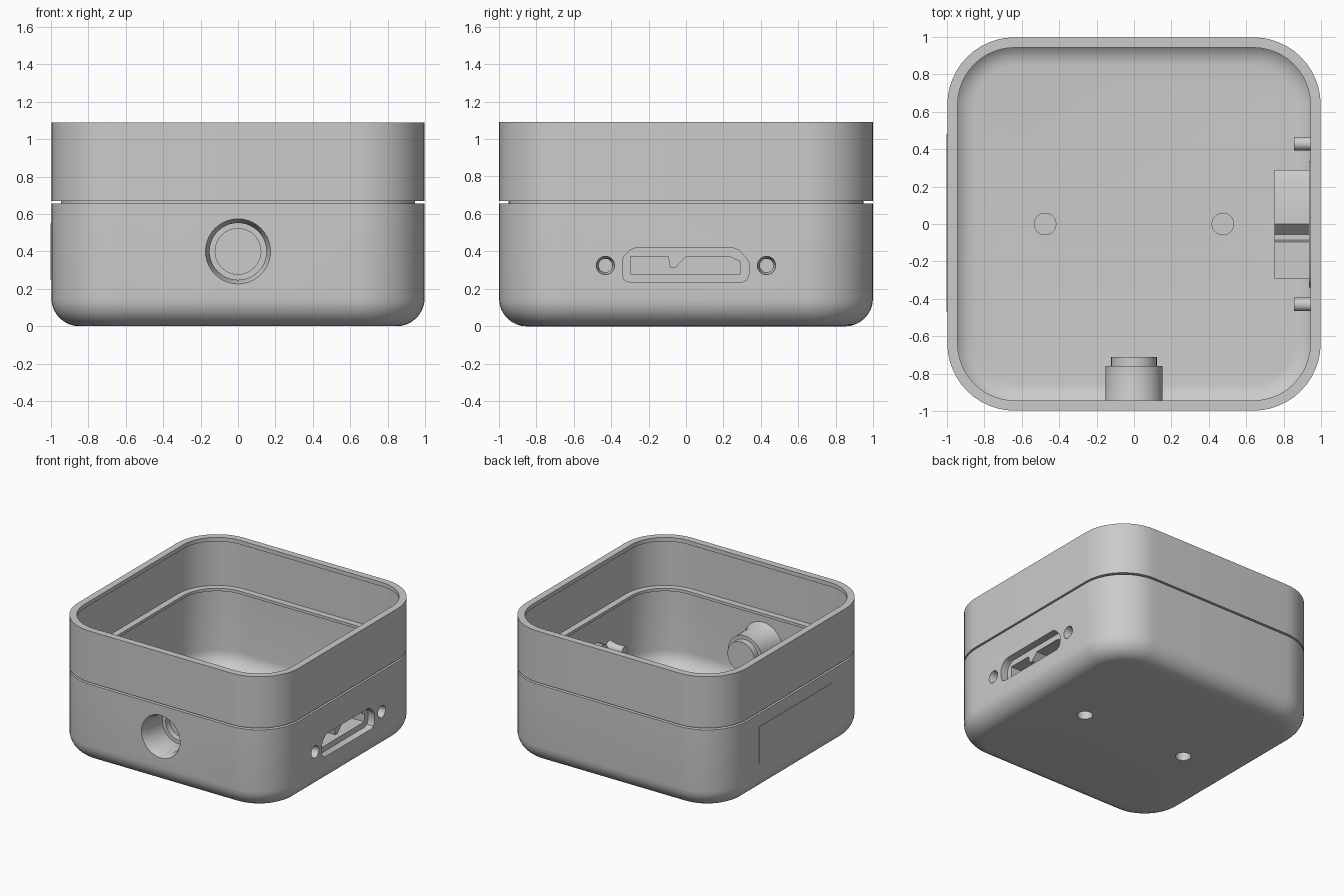
import bpy, bmesh, math
from mathutils import Matrix

if "Cube" in bpy.data.objects:
    bpy.data.objects.remove(bpy.data.objects["Cube"], do_unlink=True)

GREY = bpy.data.materials.new("plain grey")
GREY.use_nodes = True
colour = (0.6, 0.6, 0.6, 1)
GREY.diffuse_color = colour
GREY.node_tree.nodes["Principled BSDF"].inputs["Base Color"].default_value = colour

HALF = 0.998      # half width of the case
SKIN = 0.004      # thickness of the case skin
RIM = 0.055       # width of the rim and depth of the seam groove
CORNER = 0.36     # plan corner radius
FILLET = 0.15     # bottom edge radius
SEAM = 0.655      # bottom of the seam groove
SEAM_TOP = 0.67
TOP = 1.09
INNER = HALF - RIM


def finish(name, bm):
    bmesh.ops.recalc_face_normals(bm, faces=bm.faces)
    mesh = bpy.data.meshes.new(name)
    bm.to_mesh(mesh)
    bm.free()
    obj = bpy.data.objects.new(name, mesh)
    bpy.context.collection.objects.link(obj)
    mesh.materials.append(GREY)
    return obj


def skin(bm, loops):
    """Join equal rings of vertices with quads."""
    for a, b in zip(loops, loops[1:]):
        for i in range(len(a)):
            j = (i + 1) % len(a)
            bm.faces.new((a[i], a[j], b[j], b[i]))


def rounded_square(bm, inset, z, steps=12):
    ring, centre = [], HALF - CORNER
    for k, (sx, sy) in enumerate([(1, 1), (-1, 1), (-1, -1), (1, -1)]):
        for i in range(steps + 1):
            a = (k + i / steps) * math.pi / 2
            r = CORNER - inset
            ring.append(bm.verts.new((sx * centre + r * math.cos(a),
                                      sy * centre + r * math.sin(a), z)))
    return ring


def shell(name, profile):
    """Sweep (inset, z) points round the rounded square plan and cap both ends."""
    bm = bmesh.new()
    loops = [rounded_square(bm, i, z) for i, z in profile]
    skin(bm, loops)
    bm.faces.new(loops[0])
    bm.faces.new(loops[-1])
    return finish(name, bm)


def lathe(name, profile, y, z, front=False, sides=40):
    """Turn (distance, radius) points about the x axis, or about -y for the front."""
    bm = bmesh.new()
    loops = []
    for d, r in profile:
        loops.append([bm.verts.new((d, y + r * math.cos(2 * math.pi * k / sides),
                                    z + r * math.sin(2 * math.pi * k / sides)))
                      for k in range(sides)])
    skin(bm, loops)
    bm.faces.new(loops[-1])
    if profile[0][0] > 1:            # cutters are closed solids
        bm.faces.new(loops[0])
    if front:
        bm.transform(Matrix.Rotation(-math.pi / 2, 4, 'Z'))
    return finish(name, bm)


def prism(name, outline, x0, x1, back_cap=True, front_cap=True):
    """Extrude a (y, z) outline along x."""
    bm = bmesh.new()
    back, front = [[bm.verts.new((x, y, z)) for y, z in outline] for x in (x0, x1)]
    skin(bm, [back, front])
    if back_cap:
        bm.faces.new(back)
    if front_cap:
        bm.faces.new(front)
    return finish(name, bm)


def peg(name, x, z0, z1, radius):
    bm = bmesh.new()
    bmesh.ops.create_cone(bm, cap_ends=True, segments=32, radius1=radius, radius2=radius,
                          depth=z1 - z0, matrix=Matrix.Translation((x, 0, (z0 + z1) / 2)))
    return finish(name, bm)


def cut(target, cutter):
    mod = target.modifiers.new("cut", 'BOOLEAN')
    mod.operation, mod.solver, mod.object = 'DIFFERENCE', 'EXACT', cutter
    bpy.context.view_layer.objects.active = target
    bpy.ops.object.modifier_apply(modifier=mod.name)
    bpy.data.objects.remove(cutter, do_unlink=True)


def fillet(radius, steps=8):
    angles = [i / steps * math.pi / 2 for i in range(steps + 1)]
    return [(FILLET - radius * math.sin(a), FILLET - radius * math.cos(a)) for a in angles]


# Case: a thin skin with a seam groove pressed in and a rim folded inwards at the top
FOLD = TOP - 0.033
outside = [(0, SEAM), (RIM - SKIN, SEAM), (RIM - SKIN, SEAM_TOP), (0, SEAM_TOP),
           (0, TOP), (RIM, TOP), (RIM, FOLD)]
inside = [(RIM - SKIN, FOLD), (RIM - SKIN, TOP - SKIN), (SKIN, TOP - SKIN),
          (SKIN, SEAM_TOP + SKIN), (RIM, SEAM_TOP + SKIN), (RIM, SEAM - SKIN),
          (SKIN, SEAM - SKIN)]
case = shell("case_shell", fillet(FILLET) + outside + inside + fillet(FILLET - SKIN)[::-1])
parts = [case]

# Round stepped socket in the front, with a flared mouth
cut(case, lathe("socket_cutter", [(1.05, 0.174), (0.97, 0.174)], 0, 0.4, front=True))
parts.append(lathe("front_socket", [(HALF, 0.175), (INNER, 0.152), (0.76, 0.152),
                                    (0.76, 0.122), (0.71, 0.122)], 0, 0.4, front=True))

# Screw sockets either side of the port
for side, label in ((-1, "front"), (1, "back")):
    y = side * 0.43
    cut(case, lathe("screw_cutter", [(1.05, 0.049), (0.97, 0.049)], y, 0.325))
    parts.append(lathe("screw_socket_" + label,
                       [(HALF, 0.05), (INNER, 0.036), (0.855, 0.036)], y, 0.325))

# Side port: recessed opening, flange and keyed connector sleeve
opening = [(-0.34, 0.275), (-0.328, 0.247), (-0.30, 0.235), (0.295, 0.235), (0.323, 0.247),
           (0.335, 0.275), (0.335, 0.34), (0.325, 0.362), (0.28, 0.408), (0.255, 0.418),
           (-0.27, 0.418), (-0.30, 0.406), (-0.328, 0.378), (-0.34, 0.35)]
keyed = [(-0.295, 0.28), (0.29, 0.28), (0.29, 0.345), (0.235, 0.372), (0, 0.372),
         (-0.055, 0.315), (-0.085, 0.315), (-0.095, 0.372), (-0.295, 0.372)]
cut(case, prism("port_cutter", opening, 0.97, 1.05))
parts.append(prism("port_recess", opening, INNER - SKIN, HALF, False, False))
flange = prism("port_flange", opening, INNER - 2 * SKIN, INNER - SKIN)
cut(flange, prism("sleeve_cutter", keyed, 0.9, 1))
parts += [flange, prism("port_sleeve", keyed, 0.75, INNER - SKIN, front_cap=False)]

# Hollow pegs standing on the floor, open underneath
for side, label in ((-1, "left"), (1, "right")):
    x = side * 0.475
    cut(case, peg("base_cutter", x, -0.05, 0.05, 0.058))
    post = peg("floor_peg_" + label, x, 0, 0.145, 0.06)
    cut(post, peg("peg_cutter", x, -0.05, 0.141, 0.057))
    parts.append(post)

# Rectangular panel opposite the port, slightly proud of the skin
panel = [(-0.47, 0.25), (0.48, 0.25), (0.48, 0.55), (-0.47, 0.55)]
cut(case, prism("panel_cutter", panel, -1.05, -0.97))
parts.append(prism("side_panel", panel, -1.002, -HALF))

# Smooth curved walls, keep edges crisp
for obj in bpy.data.objects:
    obj.select_set(obj in parts)
bpy.context.view_layer.objects.active = case
bpy.ops.object.shade_smooth_by_angle(angle=math.radians(30))
